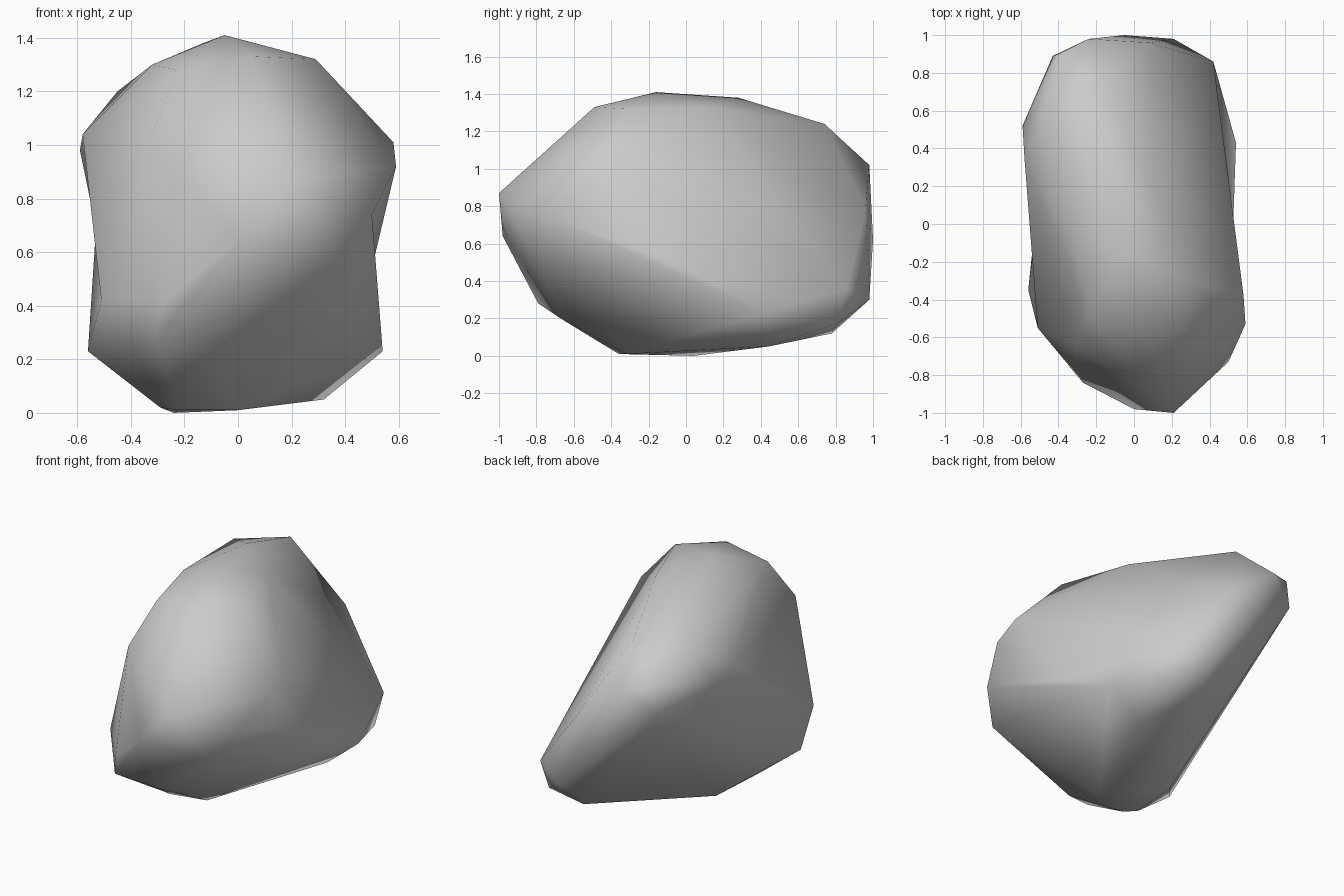
import bpy
import bmesh

old = bpy.data.objects.get("Cube")
if old:
    bpy.data.objects.remove(old, do_unlink=True)

# Corner points of the boulder, grouped by region
crown = [(-.05, -.16, 1.41), (.06, -.49, 1.33), (.29, -.31, 1.32), (-.13, .28, 1.38),
         (.13, .11, 1.33), (-.32, -.09, 1.3), (-.15, .74, 1.24), (-.45, .6, 1.2),
         (-.23, -.49, 1.28)]
shoulders = [(.58, -.38, 1.01), (.59, -.53, .92), (-.58, .35, 1.04), (-.59, .52, .98)]
nose = [(.21, -1, .87), (0, -.98, .64), (.5, -.73, .74), (.4, -.8, .54),
        (-.32, -.64, 1.03), (-.27, -.84, .42), (-.31, -.79, .28)]
tail = [(-.24, .98, 1.02), (-.4, .9, 1.06), (-.43, .89, .9), (.08, .96, .79),
        (-.05, 1, .62), (.21, .98, .3), (.42, .86, .36)]
base = [(.54, .43, .23), (.32, .44, .05), (.4, .8, .17), (.17, .78, .12), (0, -.31, .01),
        (-.24, .04, 0), (-.29, -.31, .02), (-.22, -.36, .01), (-.07, -.67, .2),
        (-.56, -.35, .23), (-.51, -.55, .42)]
waists = [(.49, -.06, .5), (-.53, -.1, .69)]

# Stone material
stone = bpy.data.materials.new("stone_grey")
stone.use_nodes = True
grey = (.6, .6, .6, 1)
stone.diffuse_color = grey
stone.node_tree.nodes["Principled BSDF"].inputs["Base Color"].default_value = grey

# Wrap the corners in a faceted skin
bm = bmesh.new()
for point in crown + shoulders + nose + tail + base:
    bm.verts.new(point)
bmesh.ops.convex_hull(bm, input=bm.verts)
bmesh.ops.delete(bm, geom=[v for v in bm.verts if not v.link_faces], context='VERTS')


def is_side_edge(edge, side):
    """Edges linking a high shoulder to the low corner on one side."""
    ends = [v.co for v in edge.verts]
    return min(co.x * side for co in ends) > .53 and abs(ends[0].z - ends[1].z) > .4


# Pinch each flank into a shallow waist
for waist in waists:
    side = 1 if waist[0] > 0 else -1
    edges = [e for e in bm.edges if is_side_edge(e, side)]
    cut = bmesh.ops.subdivide_edges(bm, edges=edges, cuts=1)
    middles = [g for g in cut["geom_inner"] if isinstance(g, bmesh.types.BMVert)]
    bmesh.ops.pointmerge(bm, verts=middles, merge_co=waist)
bmesh.ops.triangulate(bm, faces=bm.faces)
bmesh.ops.recalc_face_normals(bm, faces=bm.faces)

mesh = bpy.data.meshes.new("boulder")
bm.to_mesh(mesh)
bm.free()
mesh.materials.append(stone)
mesh.shade_smooth()
boulder = bpy.data.objects.new("boulder", mesh)
bpy.context.collection.objects.link(boulder)
